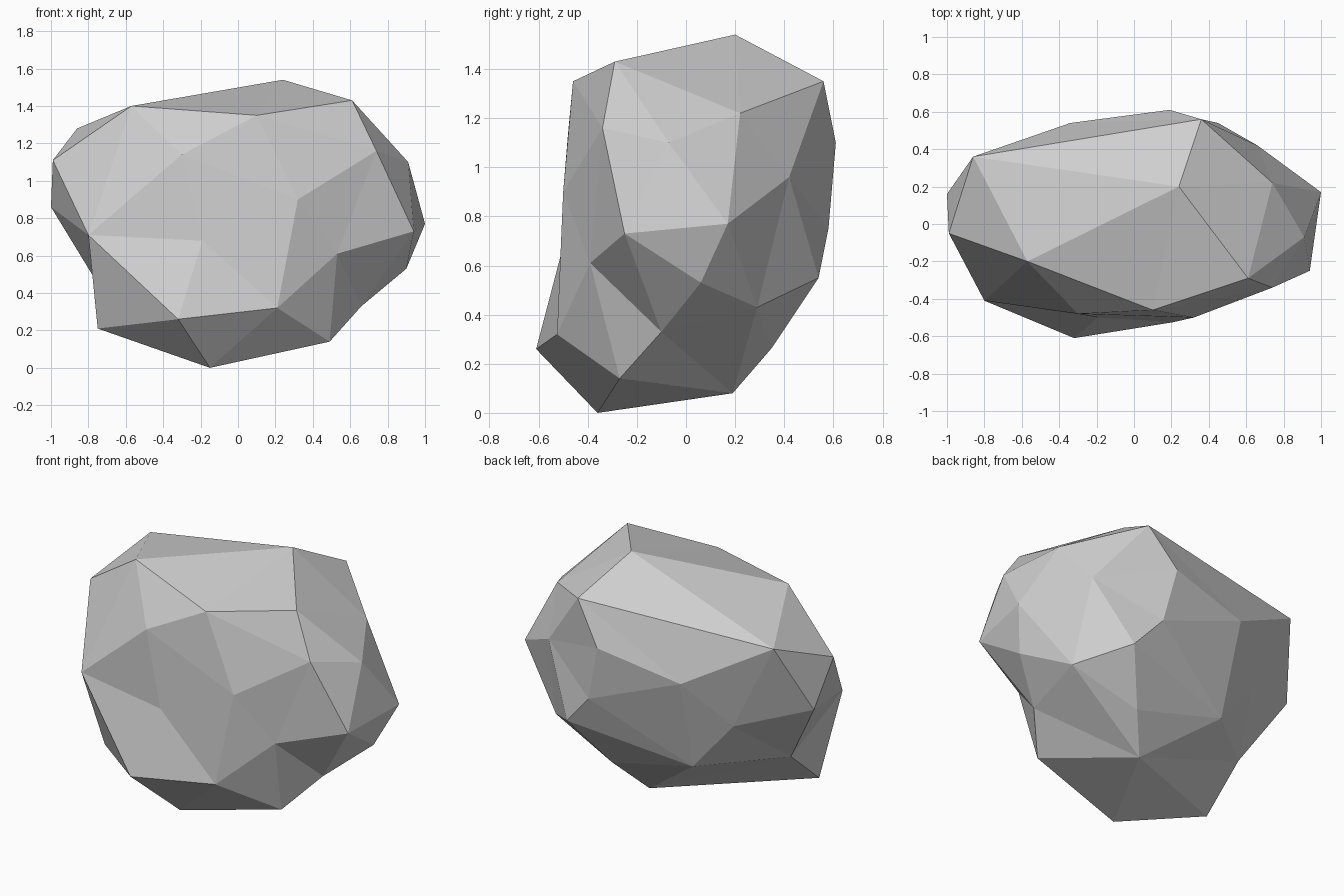
import bpy
import bmesh
from mathutils import Vector

# Remove only the default object
default_object = bpy.data.objects.get("Cube")
if default_object:
    bpy.data.objects.remove(default_object, do_unlink=True)


def make_material(name, colour):
    material = bpy.data.materials.new(name)
    material.use_nodes = True
    material.diffuse_color = colour
    shader = material.node_tree.nodes["Principled BSDF"]
    shader.inputs["Base Color"].default_value = colour
    shader.inputs["Roughness"].default_value = 1
    return material


# Corner points of the boulder, grouped by region
crown = [(.24, .2, 1.54), (-.57, -.2, 1.4), (.1, -.46, 1.35), (.61, -.29, 1.43),
         (-.86, .36, 1.28), (.36, .56, 1.35), (.74, .22, 1.22)]
front = [(-.3, -.48, 1.14), (.32, -.5, .9), (-.19, -.5, .68), (.53, -.39, .61),
         (-.8, -.41, .71), (-.32, -.61, .26), (.21, -.525, .32)]
left_side = [(.74, -.34, 1.16), (.91, -.07, 1.1), (.94, -.25, .73), (1, .17, .77),
             (.9, .06, .53), (.66, -.1, .33), (.66, .42, .96), (.7, .29, .43)]
right_side = [(-.99, -.05, 1.11), (-1, .16, .86), (-.75, .03, .45)]
back = [(.19, .61, 1.1), (.27, .58, .75), (.45, .54, .55), (-.34, .54, .99),
        (-.58, .36, .72), (-.32, .39, .41)]
underside = [(-.75, -.25, .21), (-.15, -.36, 0), (.49, -.27, .14),
             (.12, .19, .08), (.27, .35, .265)]

centre = Vector((0, 0, .77))
half_size = Vector((1, .6, .75))


def puff(point):
    """Push a corner close to a round ball so that every corner gets facets."""
    offset = point - centre
    ball = Vector([offset[axis] / half_size[axis] for axis in range(3)])
    return ball.normalized() * ball.length ** .2


def build_faceted_stone(name, corners, material):
    """Wrap facets round the puffed corners, then settle them into place."""
    mesh = bpy.data.meshes.new(name)
    bm = bmesh.new()
    verts = [bm.verts.new(puff(corner)) for corner in corners]
    bmesh.ops.convex_hull(bm, input=verts)
    for vert, corner in zip(verts, corners):
        vert.co = corner
    loose = [vert for vert in verts if not vert.link_faces]
    bmesh.ops.delete(bm, geom=loose, context="VERTS")
    bmesh.ops.recalc_face_normals(bm, faces=bm.faces[:])
    for face in bm.faces:
        face.smooth = False
    bm.to_mesh(mesh)
    bm.free()
    mesh.materials.append(material)
    stone = bpy.data.objects.new(name, mesh)
    bpy.context.scene.collection.objects.link(stone)
    return stone


# Boulder
stone_grey = make_material("stone_grey", (.62, .62, .62, 1))
all_corners = crown + front + left_side + right_side + back + underside
build_faceted_stone("boulder", [Vector(corner) for corner in all_corners], stone_grey)
